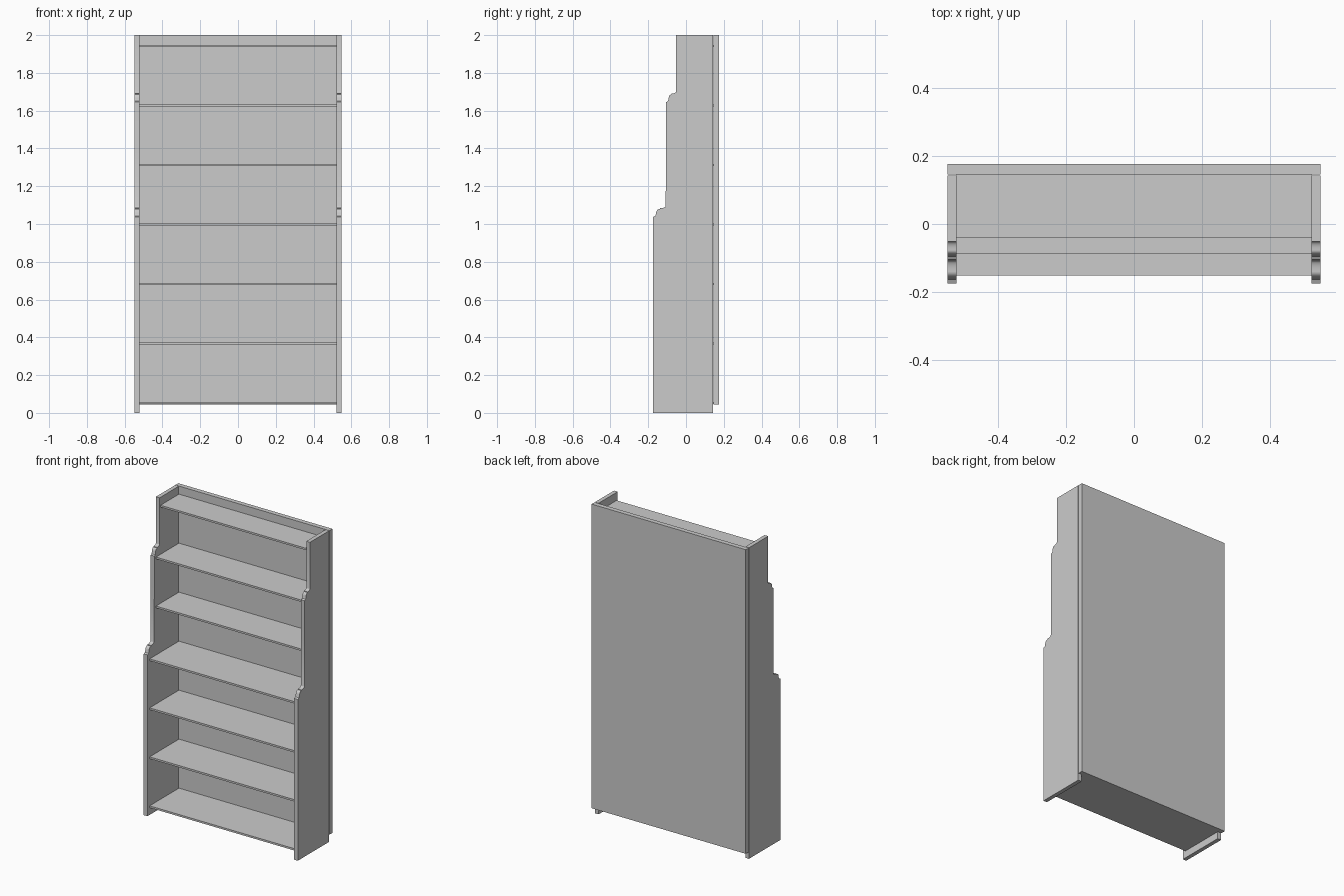
import bpy, bmesh, math

if "Cube" in bpy.data.objects:
    bpy.data.objects.remove(bpy.data.objects["Cube"])


def box(name, x0, x1, y0, y1, z0, z1):
    bm = bmesh.new()
    bmesh.ops.create_cube(bm, size=1)
    for v in bm.verts:
        v.co = (x1 if v.co.x > 0 else x0, y1 if v.co.y > 0 else y0, z1 if v.co.z > 0 else z0)
    return finish(name, bm)


def finish(name, bm):
    bmesh.ops.recalc_face_normals(bm, faces=bm.faces)
    mesh = bpy.data.meshes.new(name)
    bm.to_mesh(mesh)
    bm.free()
    obj = bpy.data.objects.new(name, mesh)
    bpy.context.collection.objects.link(obj)
    return obj


def arc(cy, cz, ry, rz, a0, a1, n=6):
    angles = [math.radians(a0 + (a1 - a0) * i / n) for i in range(n + 1)]
    return [(cy + ry * math.cos(a), cz + rz * math.sin(a)) for a in angles]


def moulding(y0, y1, z0, z1):
    """Stepped edge: small lip, rounded nose, then a cove up to the next level."""
    w, h = y1 - y0, z1 - z0
    pts = [(y0, z0), (y0 + 0.18 * w, z0 + 0.1 * h)]
    pts += arc(y0 + 0.52 * w, z0 + 0.25 * h, 0.29 * w, 0.48 * h, 180, 90)
    pts += [(y0 + 0.55 * w, z0 + 0.73 * h)]
    pts += arc(y0 + 0.55 * w, z1, 0.45 * w, 0.2 * h, 270, 360)
    return pts


# Side panels with stepped, moulded front edge
profile = [(0.143, 0), (-0.175, 0)]
profile += moulding(-0.175, -0.108, 1.037, 1.095)
profile += [(-0.105, 1.4)]
profile += moulding(-0.105, -0.052, 1.645, 1.702)
profile += [(-0.052, 2.0), (0.143, 2.0)]
for name, x in (("left_side", -0.548), ("right_side", 0.522)):
    bm = bmesh.new()
    face = bm.faces.new([bm.verts.new((x, y, z)) for y, z in profile])
    ext = bmesh.ops.extrude_face_region(bm, geom=[face])
    bmesh.ops.translate(bm, vec=(0.026, 0, 0),
                        verts=[g for g in ext["geom"] if isinstance(g, bmesh.types.BMVert)])
    side = finish(name, bm)
    bpy.context.view_layer.objects.active = side
    side.select_set(True)
    bpy.ops.object.shade_smooth_by_angle(angle=math.radians(30))
    side.select_set(False)

# Back panel
box("back_panel", -0.548, 0.548, 0.146, 0.176, 0.045, 2.0)

# Shelves, getting shallower towards the top
fronts = [-0.152] * 4 + [-0.088] * 2 + [-0.041]
for i, front in enumerate(fronts):
    z = 0.046 + i * 0.315
    box(f"shelf_{i + 1}", -0.522, 0.522, front, 0.146, z, z + 0.012)
